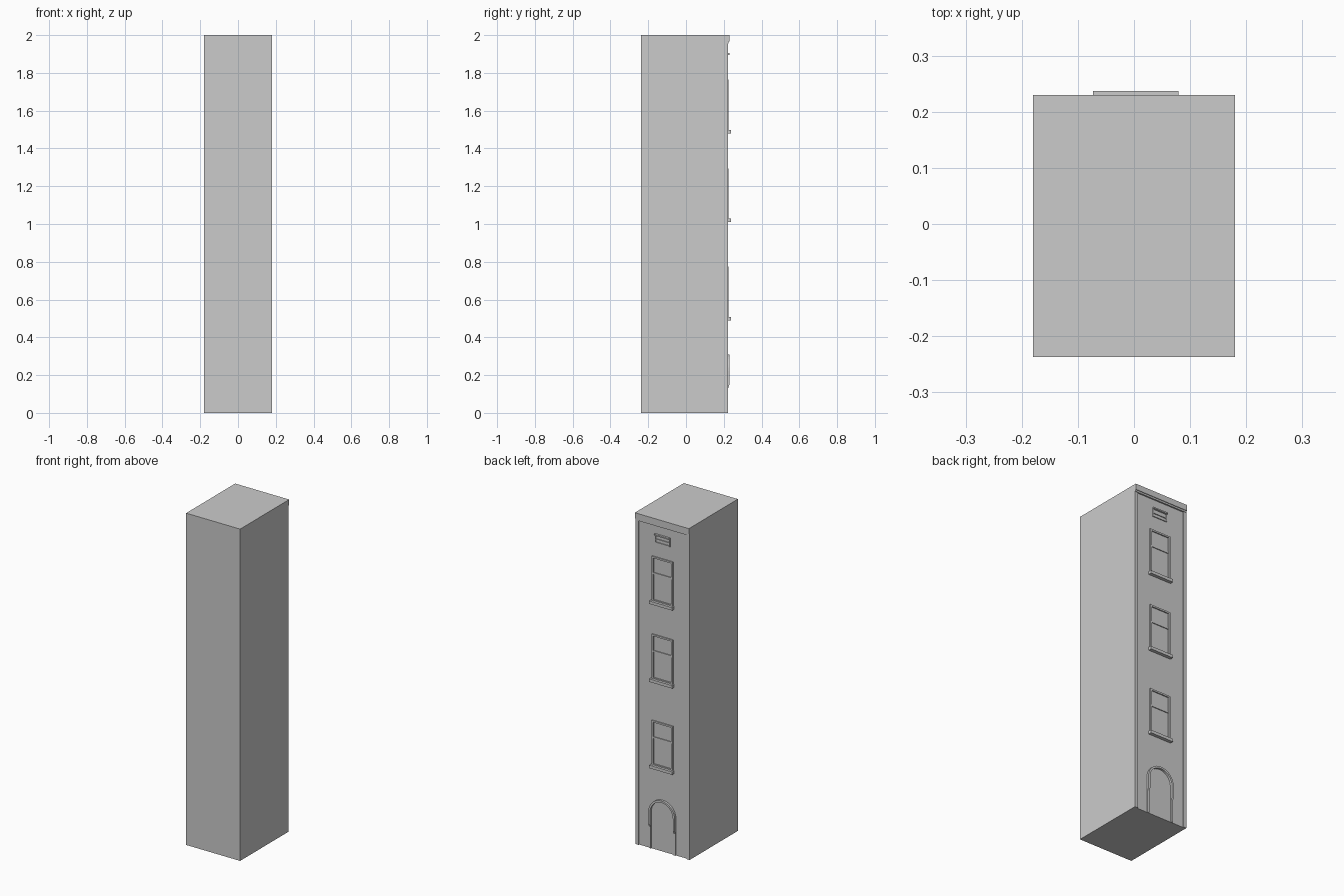
import bpy, bmesh, math

if "Cube" in bpy.data.objects:
    bpy.data.objects.remove(bpy.data.objects["Cube"])

WALL = 0.217   # y of the decorated rear facade
CX = 0.003     # centre line of the openings


def add_box(bm, x0, x1, y0, y1, z0, z1):
    v = [bm.verts.new((x, y, z)) for x in (x0, x1) for y in (y0, y1) for z in (z0, z1)]
    for f in ((0, 1, 3, 2), (4, 6, 7, 5), (0, 4, 5, 1), (2, 3, 7, 6), (0, 2, 6, 4), (1, 5, 7, 3)):
        bm.faces.new([v[i] for i in f])


def finish(name, bm):
    bmesh.ops.recalc_face_normals(bm, faces=bm.faces)
    me = bpy.data.meshes.new(name)
    bm.to_mesh(me)
    bm.free()
    ob = bpy.data.objects.new(name, me)
    bpy.context.collection.objects.link(ob)
    return ob


def boxes(name, items):
    bm = bmesh.new()
    for b in items:
        add_box(bm, *b)
    return finish(name, bm)


# tower body
boxes("tower_body", [(-0.18, 0.18, -0.237, WALL, 0, 2)])

# corner strips on both edges of the facade
boxes("corner_strips", [(s * 0.17 - 0.01, s * 0.17 + 0.01, WALL - 0.002, 0.223, 0, 1.96)
                        for s in (-1, 1)])

# cornice with a smaller lip below
boxes("cornice", [(-0.18, 0.18, WALL - 0.002, 0.23, 1.965, 2.0),
                  (-0.18, 0.18, WALL - 0.002, 0.226, 1.955, 1.965)])


# sash windows: frame, middle bar and projecting sill
def window(name, z0):
    h, w, t, back = 0.27, 0.07, 0.01, WALL - 0.002
    top = z0 + h
    boxes(name + "_frame", [
        (CX - w, CX - w + t, back, 0.224, z0, top),
        (CX + w - t, CX + w, back, 0.224, z0, top),
        (CX - w + t, CX + w - t, back, 0.224, top - t, top),
        (CX - w + t, CX + w - t, back, 0.222, z0, z0 + t),
        (CX - w + t, CX + w - t, back, 0.222, z0 + 0.163, z0 + 0.173)])
    boxes(name + "_sill", [(CX - 0.0765, CX + 0.0765, back, 0.237, z0 - 0.015, z0 + 0.003)])


for i, z in enumerate((0.505, 1.025, 1.495)):
    window("window_%d" % (i + 1), z)

# vent: hood, side pieces and slats
boxes("vent", [(CX - 0.05, CX + 0.05, WALL - 0.002, 0.229, 1.896, 1.904),
               (CX - 0.05, CX - 0.044, WALL - 0.002, 0.222, 1.85, 1.896),
               (CX + 0.044, CX + 0.05, WALL - 0.002, 0.222, 1.85, 1.896),
               (CX - 0.044, CX + 0.044, WALL - 0.002, 0.222, 1.87, 1.875),
               (CX - 0.044, CX + 0.044, WALL - 0.002, 0.222, 1.85, 1.855)])

# arched door surround, deeper in its upper part
R, T, SPRING, N = 0.088, 0.012, 0.222, 16
path = [(1, 0, 0.0, 0.223), (1, 0, 0.13, 0.223), (1, 0, 0.15, 0.23)]
path += [(math.cos(math.pi * k / N), math.sin(math.pi * k / N), SPRING, 0.23) for k in range(N + 1)]
path += [(-1, 0, z, y) for _, _, z, y in reversed(path[:3])]
bm = bmesh.new()
rings = []
for c, s, z, y in path:
    rings.append([bm.verts.new((CX + r * c, yy, z + r * s))
                  for r, yy in ((R, WALL - 0.002), (R, y), (R - T, y), (R - T, WALL - 0.002))])
for a, b in zip(rings, rings[1:]):
    for k in range(4):
        bm.faces.new((a[k], a[(k + 1) % 4], b[(k + 1) % 4], b[k]))
bm.faces.new(rings[0])
bm.faces.new(rings[-1])
finish("door_surround", bm)
